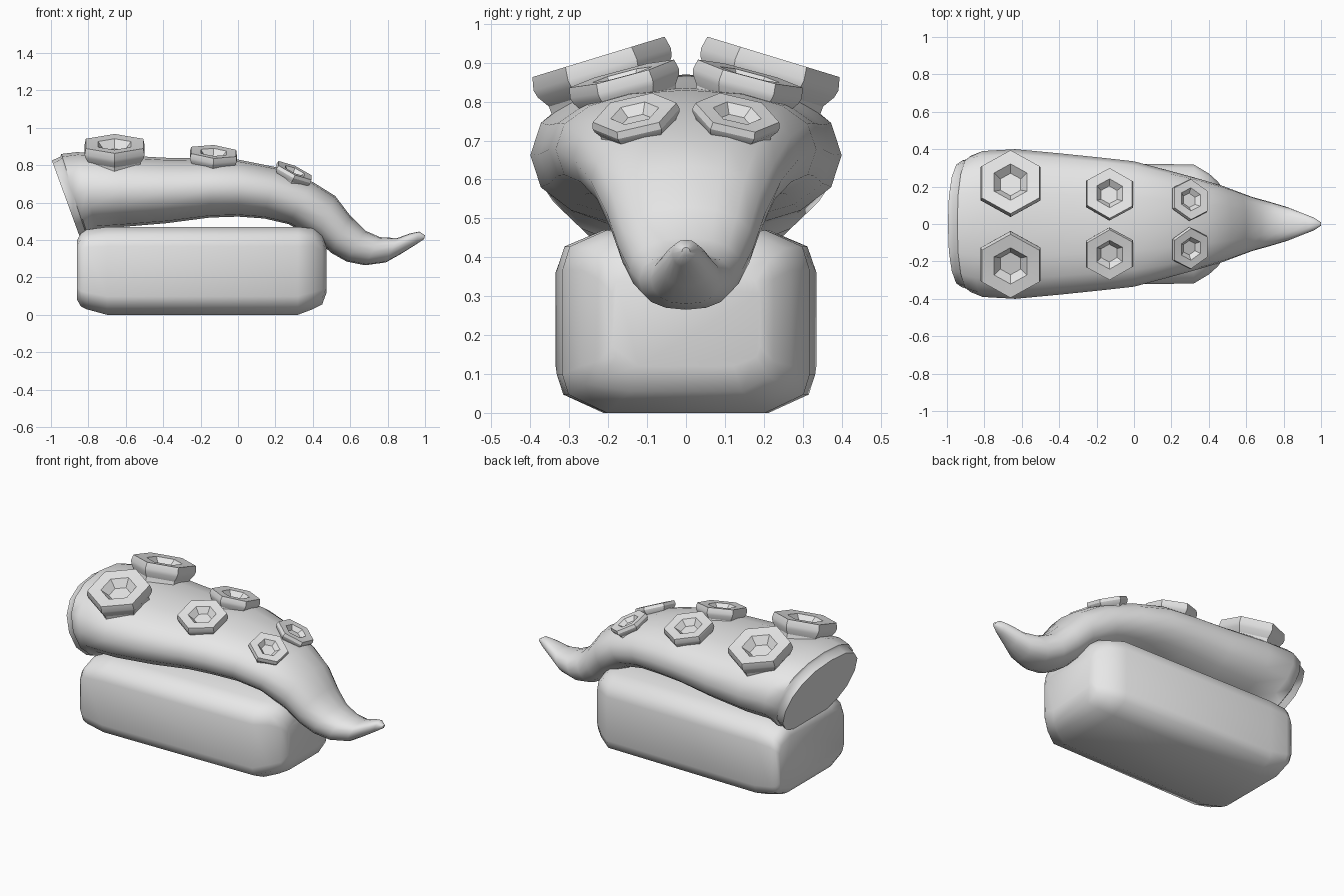
import bpy, bmesh, math
from mathutils import Matrix, Vector

if "Cube" in bpy.data.objects:
    bpy.data.objects.remove(bpy.data.objects["Cube"])

grey = bpy.data.materials.new("plain grey")
grey.diffuse_color = (0.8, 0.8, 0.8, 1)
grey.use_nodes = True
grey.node_tree.nodes["Principled BSDF"].inputs["Base Color"].default_value = grey.diffuse_color


def finish(bm, name, angle):
    bmesh.ops.recalc_face_normals(bm, faces=bm.faces)
    me = bpy.data.meshes.new(name)
    bm.to_mesh(me)
    bm.free()
    me.materials.append(grey)
    ob = bpy.data.objects.new(name, me)
    bpy.context.collection.objects.link(ob)
    bpy.ops.object.select_all(action='DESELECT')
    ob.select_set(True)
    bpy.context.view_layer.objects.active = ob
    bpy.ops.object.shade_smooth_by_angle(angle=math.radians(angle))
    return ob


def loft(rings, name, angle):
    """Skin a row of equal closed rings and cap both ends."""
    bm = bmesh.new()
    rows = [[bm.verts.new(p) for p in ring] for ring in rings]
    n = len(rows[0])
    for a, b in zip(rows, rows[1:]):
        for i in range(n):
            j = (i + 1) % n
            bm.faces.new((a[i], a[j], b[j], b[i]))
    bm.faces.new(rows[0])
    bm.faces.new(rows[-1])
    return finish(bm, name, angle)


# Rounded block underneath: x, half width, bottom z, top z
def block_ring(x, w, z0, z1):
    h = z1 - z0
    half = [(0.64, 0), (0.95, 0.1), (1, 0.21), (1, 0.78), (0.94, 0.91), (0.64, 1)]
    pts = [(y * w, z0 + t * h) for y, t in half]
    pts += [(-y, z) for y, z in reversed(pts)]
    return [(x, y, z) for y, z in pts]


block = [(-0.86, 0.315, 0.08, 0.40), (-0.84, 0.33, 0.045, 0.435),
         (-0.81, 0.335, 0.03, 0.455), (-0.70, 0.332, 0, 0.47),
         (0.32, 0.318, 0, 0.47), (0.40, 0.27, 0.03, 0.462),
         (0.45, 0.225, 0.055, 0.425), (0.474, 0.19, 0.12, 0.36)]
loft([block_ring(*s) for s in block], "rounded_block", 60)

# Tentacle: top x, top z, bottom x, bottom z, half width
arm = [(-0.995, 0.825, -0.84, 0.40, 0.34),
       (-0.95, 0.845, -0.81, 0.425, 0.35),
       (-0.945, 0.86, -0.80, 0.415, 0.365),
       (-0.86, 0.87, -0.76, 0.46, 0.39),
       (-0.65, 0.855, -0.62, 0.47, 0.40),
       (-0.40, 0.84, -0.38, 0.49, 0.377),
       (-0.15, 0.835, -0.15, 0.52, 0.352),
       (0.0, 0.83, 0.0, 0.525, 0.335),
       (0.20, 0.79, 0.14, 0.515, 0.29),
       (0.40, 0.71, 0.27, 0.485, 0.245),
       (0.52, 0.635, 0.42, 0.40, 0.205),
       (0.60, 0.53, 0.50, 0.33, 0.175),
       (0.68, 0.45, 0.58, 0.285, 0.145),
       (0.76, 0.415, 0.68, 0.265, 0.12),
       (0.85, 0.41, 0.79, 0.28, 0.09),
       (0.92, 0.435, 0.87, 0.325, 0.06),
       (0.97, 0.445, 0.95, 0.375, 0.035),
       (1.0, 0.425, 0.995, 0.405, 0.01)]


def arm_ring(tx, tz, bx, bz, w, n=16):
    mid = Vector(((tx + bx) / 2, 0, (tz + bz) / 2))
    up = Vector((tx, 0, tz)) - mid
    ring = []
    for i in range(n):
        a = 2 * math.pi * i / n
        c, s = [math.copysign(abs(v) ** 0.88, v) for v in (math.cos(a), math.sin(a))]
        ring.append(mid + up * c + Vector((0, w * s, 0)))
    return ring


loft([arm_ring(*s) for s in arm], "tentacle", 50)

# Hexagonal suckers: radius factor, height factor from base to hollow
cup = [(0.90, -1.0), (0.85, -0.75), (0.86, -0.5), (0.97, -0.32), (1.0, -0.2),
       (0.96, 0.0), (0.55, -0.02), (0.34, -0.28)]


def sucker(name, side, pos, radius, depth, roll, pitch):
    rot = Matrix.Rotation(math.radians(pitch), 3, 'Y')
    rot = Matrix.Rotation(math.radians(-roll * side), 3, 'X') @ rot
    centre = Vector((pos[0], pos[1] * side, pos[2]))
    rings = []
    for r, h in cup:
        rings.append([centre + rot @ Vector((radius * r * math.sin(k * math.pi / 3),
                                             radius * r * math.cos(k * math.pi / 3),
                                             depth * h)) for k in range(6)])
    loft(rings, name, 25)


for side, label in ((-1, "front"), (1, "back")):
    sucker("large_sucker_" + label, side, (-0.66, 0.225, 0.915), 0.185, 0.17, 17, 0)
    sucker("medium_sucker_" + label, side, (-0.13, 0.165, 0.872), 0.145, 0.13, 15, 4)
    sucker("small_sucker_" + label, side, (0.305, 0.132, 0.772), 0.115, 0.09, 13, 24)
